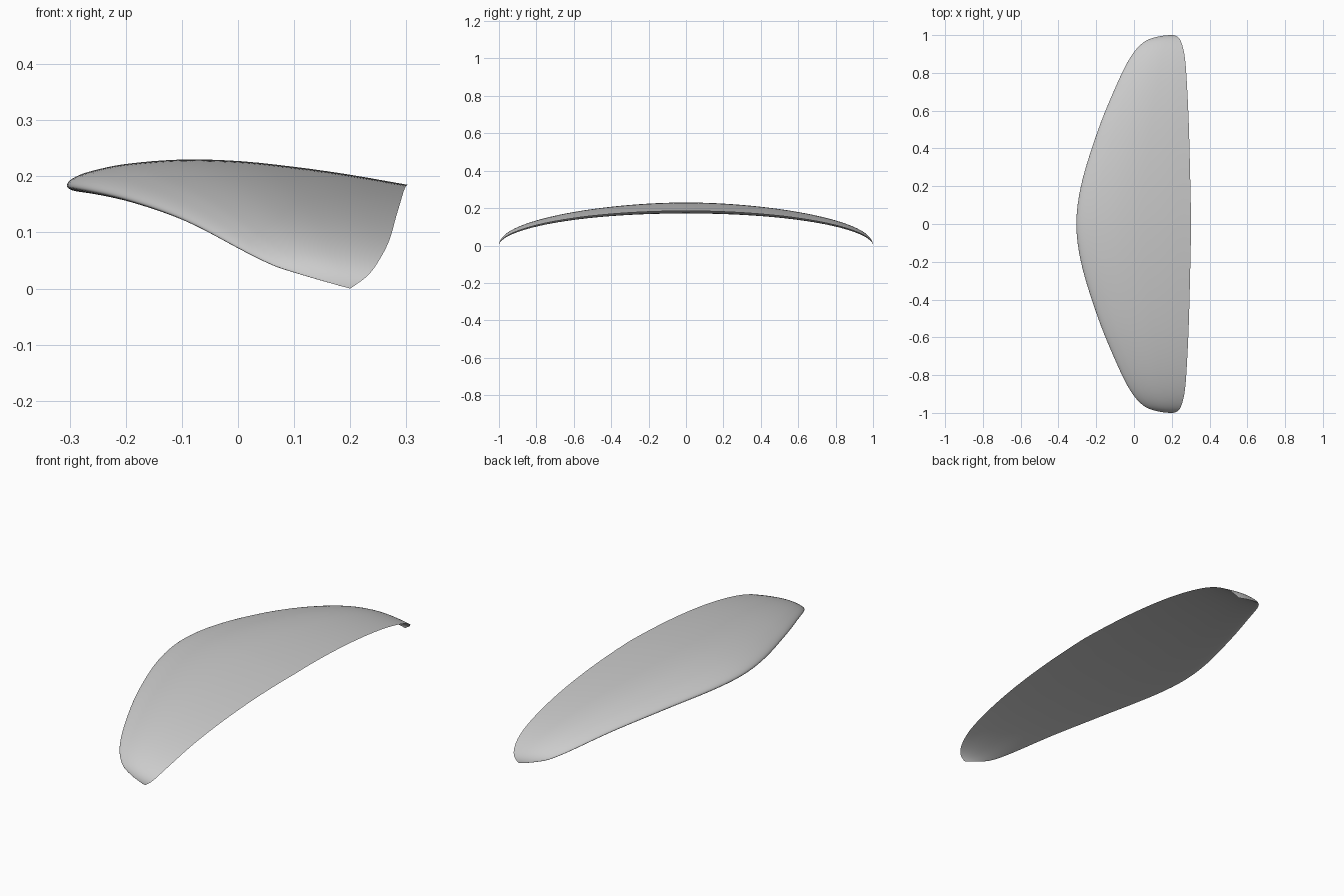
import bpy
import bmesh
import math

if "Cube" in bpy.data.objects:
    bpy.data.objects.remove(bpy.data.objects["Cube"], do_unlink=True)


def smooth_curve(points):
    """Return a function passing smoothly through (position, value) points."""
    n = len(points)

    def slope(i):
        a, b = points[max(i - 1, 0)], points[min(i + 1, n - 1)]
        return (b[1] - a[1]) / (b[0] - a[0])

    def value(p):
        i = 0
        while i < n - 2 and p > points[i + 1][0]:
            i += 1
        (p0, v0), (p1, v1) = points[i], points[i + 1]
        w = p1 - p0
        t = (p - p0) / w
        c0, c1 = slope(i) * w, slope(i + 1) * w
        return (v0 * (2 * t**3 - 3 * t**2 + 1) + c0 * (t**3 - 2 * t**2 + t)
                + v1 * (3 * t**2 - 2 * t**3) + c1 * (t**3 - t**2))
    return value


# Plan outline: x against span angle in degrees, where y = sin(angle)
leading = smooth_curve([(-11.5, -0.281), (0, -0.305), (11.5, -0.281), (28, -0.2), (46, -0.1),
                        (65.5, 0.0), (75.5, 0.06), (80, 0.1), (90, 0.2)])
trailing = smooth_curve([(0, 0.303), (30, 0.291), (45, 0.282), (61, 0.27),
                         (72, 0.254), (82, 0.232), (90, 0.2)])

# Foil section: height per chord against the root of the chord fraction
upper = smooth_curve([(0, 0), (0.2, 0.033), (0.3, 0.048), (0.415, 0.064), (0.58, 0.077),
                      (0.707, 0.073), (0.815, 0.056), (0.91, 0.033), (1, 0.003)])
lower = smooth_curve([(0, 0), (0.15, -0.015), (0.25, -0.019), (0.45, -0.016),
                      (0.7, -0.004), (0.9, 0.004), (1, 0.003)])

STATIONS, CUTS = 120, 32
section = [(i / CUTS, upper) for i in range(CUTS, 0, -1)]
section += [(i / CUTS, lower) for i in range(CUTS)]

# Loft the sections from tip to tip along the drooping span
bm = bmesh.new()
rings = []
for s in range(STATIONS + 1):
    angle = -90 + 180 * s / STATIONS
    y = math.sin(math.radians(angle))
    front, back = leading(abs(angle)), trailing(abs(angle))
    chord = back - front
    base = 0.183 * max(1 - y * y, 0) ** 0.52
    rings.append([bm.verts.new((front + chord * u * u, y, base + chord * side(u)))
                  for u, side in section])
for a, b in zip(rings, rings[1:]):
    for i in range(len(section)):
        j = (i + 1) % len(section)
        bm.faces.new((a[i], a[j], b[j], b[i]))
bmesh.ops.remove_doubles(bm, verts=bm.verts, dist=0.00005)
bmesh.ops.recalc_face_normals(bm, faces=bm.faces)

mesh = bpy.data.meshes.new("foil_wing")
bm.to_mesh(mesh)
bm.free()
wing = bpy.data.objects.new("foil_wing", mesh)
bpy.context.collection.objects.link(wing)

# Plain grey finish
grey = bpy.data.materials.new("light_grey")
grey.use_nodes = True
colour = (0.6, 0.6, 0.6, 1)
grey.diffuse_color = colour
grey.node_tree.nodes["Principled BSDF"].inputs["Base Color"].default_value = colour
mesh.materials.append(grey)

bpy.context.view_layer.objects.active = wing
wing.select_set(True)
bpy.ops.object.shade_smooth_by_angle(angle=math.radians(50))
